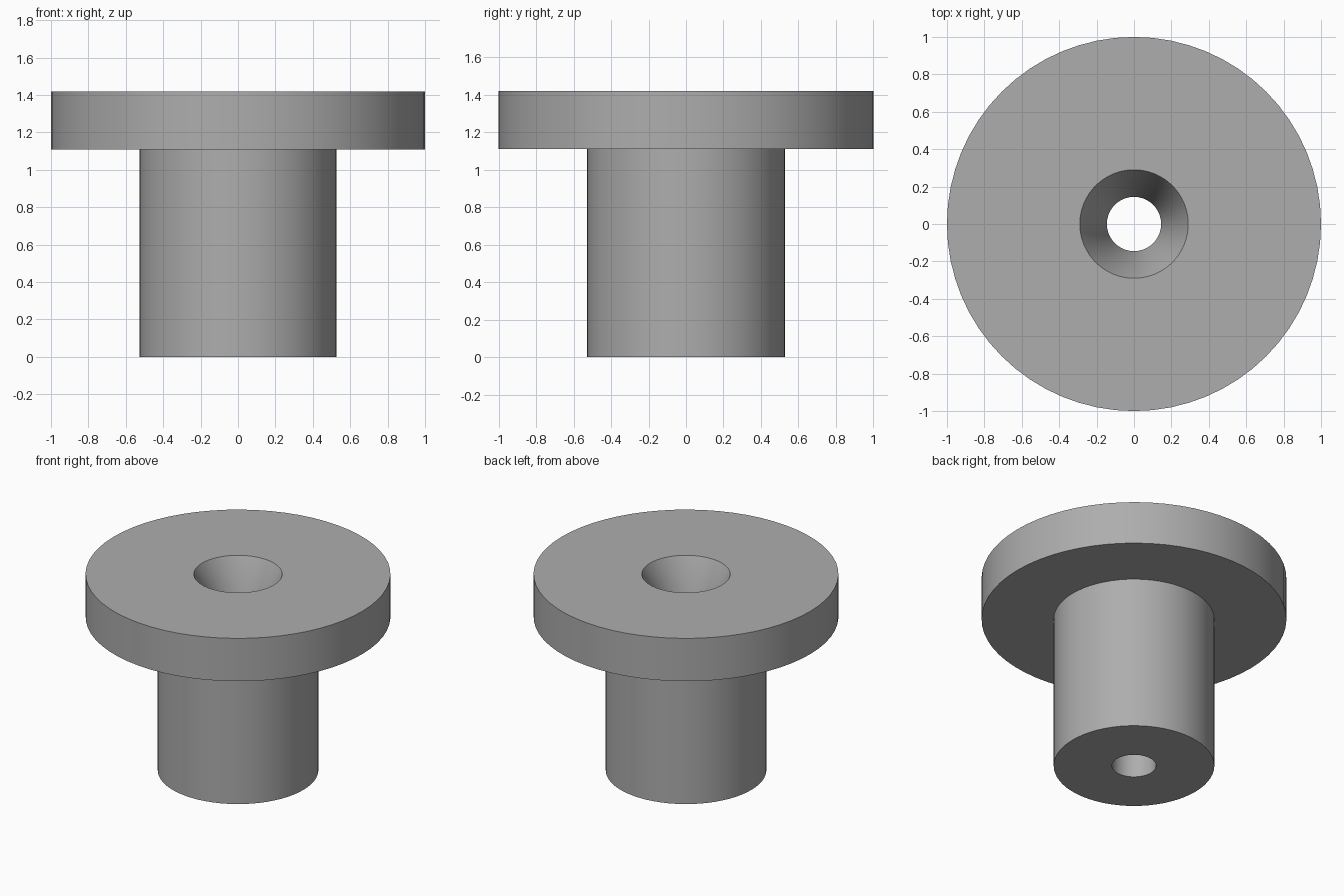
import bpy, math

cube = bpy.data.objects.get("Cube")
if cube:
    bpy.data.objects.remove(cube, do_unlink=True)

grey = bpy.data.materials.new("plain grey")
grey.use_nodes = True
colour = (0.42, 0.42, 0.42, 1)
grey.diffuse_color = colour
grey.node_tree.nodes["Principled BSDF"].inputs["Base Color"].default_value = colour

HEIGHT, FLANGE_BASE = 1.42, 1.11
FLANGE_R, SLEEVE_R, BORE_R, MOUTH_R = 1.0, 0.527, 0.145, 0.29
SIDES = 64


def lathe(name, profile):
    """Spin a closed (radius, height) profile around the z axis."""
    count = len(profile)
    verts, faces = [], []
    for i in range(SIDES):
        a = math.tau * i / SIDES
        verts += [(r * math.cos(a), r * math.sin(a), z) for r, z in profile]
        n = (i + 1) % SIDES
        for j in range(count):
            k = (j + 1) % count
            faces.append((i * count + j, n * count + j, n * count + k, i * count + k))
    mesh = bpy.data.meshes.new(name)
    mesh.from_pydata(verts, [], faces)
    mesh.materials.append(grey)
    obj = bpy.data.objects.new(name, mesh)
    bpy.context.collection.objects.link(obj)
    bpy.ops.object.select_all(action="DESELECT")
    obj.select_set(True)
    bpy.context.view_layer.objects.active = obj
    bpy.ops.object.shade_smooth_by_angle(angle=math.radians(30))
    return obj


# Flanged sleeve: straight bore below, tapered mouth through the flange
lathe("flanged_bushing", [
    (BORE_R, 0), (SLEEVE_R, 0),
    (SLEEVE_R, FLANGE_BASE), (FLANGE_R, FLANGE_BASE),
    (FLANGE_R, HEIGHT), (MOUTH_R, HEIGHT),
    (BORE_R, FLANGE_BASE),
])
